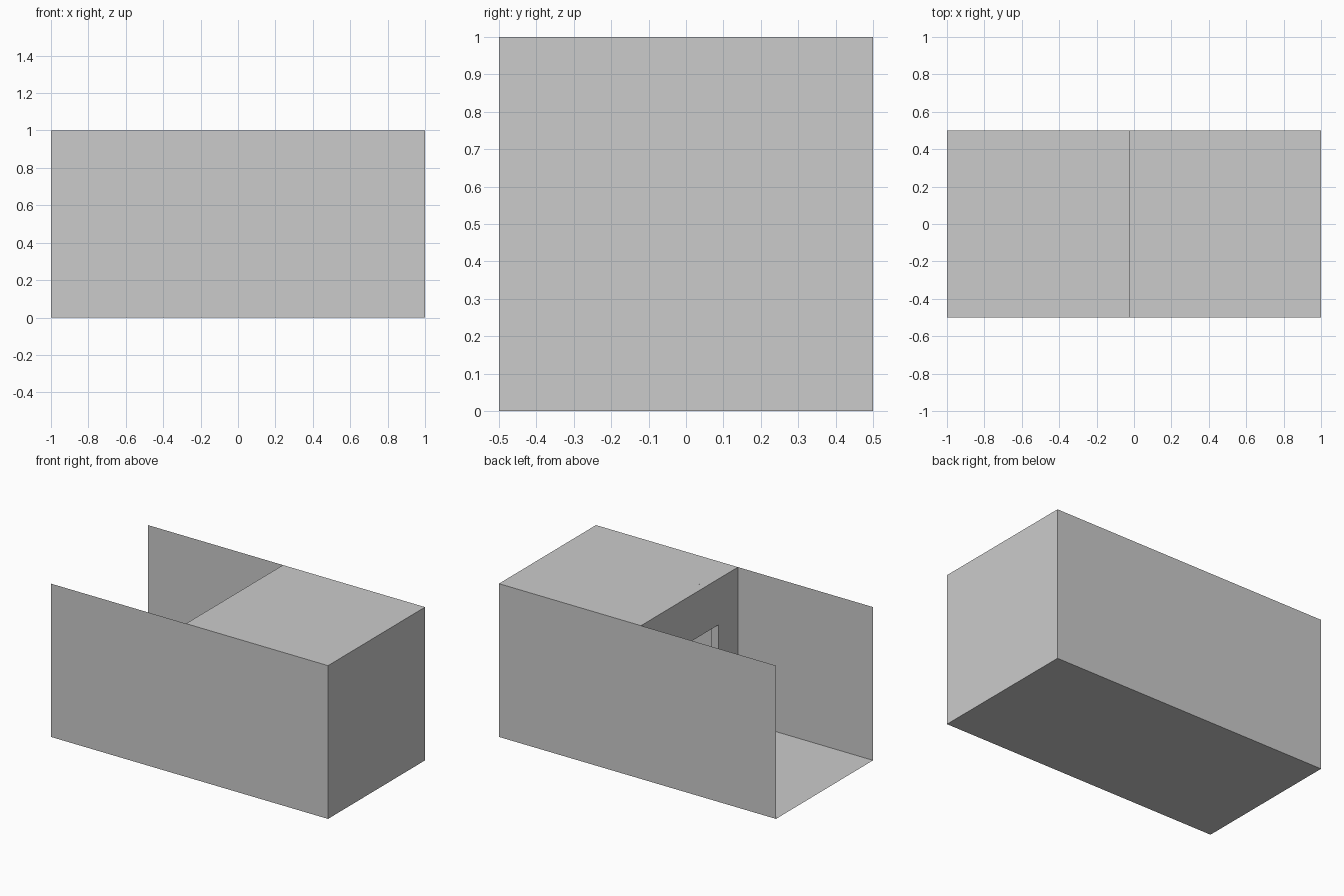
import bpy

if "Cube" in bpy.data.objects:
    bpy.data.objects.remove(bpy.data.objects["Cube"])

L, W, H = 1.0, 0.5, 1.0        # half length, half width, height
X0, X1 = -0.025, 0.025         # partition front and back
DW, DH = 0.3, 0.7              # doorway half width and height


def make(name, verts, faces):
    mesh = bpy.data.meshes.new(name)
    mesh.from_pydata(verts, [], faces)
    mesh.update()
    obj = bpy.data.objects.new(name, mesh)
    bpy.context.collection.objects.link(obj)
    return obj


def sheet(name, *corners):
    return make(name, corners, [range(len(corners))])


# Floor, roof over the rear room, end wall
sheet("floor", (-L, -W, 0), (-L, W, 0), (L, W, 0), (L, -W, 0))
sheet("roof", (X0, -W, H), (L, -W, H), (L, W, H), (X0, W, H))
sheet("end_wall", (L, -W, 0), (L, W, 0), (L, W, H), (L, -W, H))

# Long side walls
sheet("front_wall", (-L, -W, 0), (L, -W, 0), (L, -W, H), (-L, -W, H))
sheet("back_wall", (L, W, 0), (-L, W, 0), (-L, W, H), (L, W, H))

# Partition with a doorway: arch-shaped outline on both faces, joined by jambs
outline = [(-W, 0), (-W, H), (W, H), (W, 0), (DW, 0), (DW, DH), (-DW, DH), (-DW, 0)]
n = len(outline)
verts = [(x, y, z) for x in (X0, X1) for y, z in outline]
faces = [tuple(reversed(range(n))), tuple(range(n, 2 * n))]
faces += [(i, i + 1, i + 1 + n, i + n) for i in (4, 5, 6)]
partition = make("partition_wall", verts, faces)
